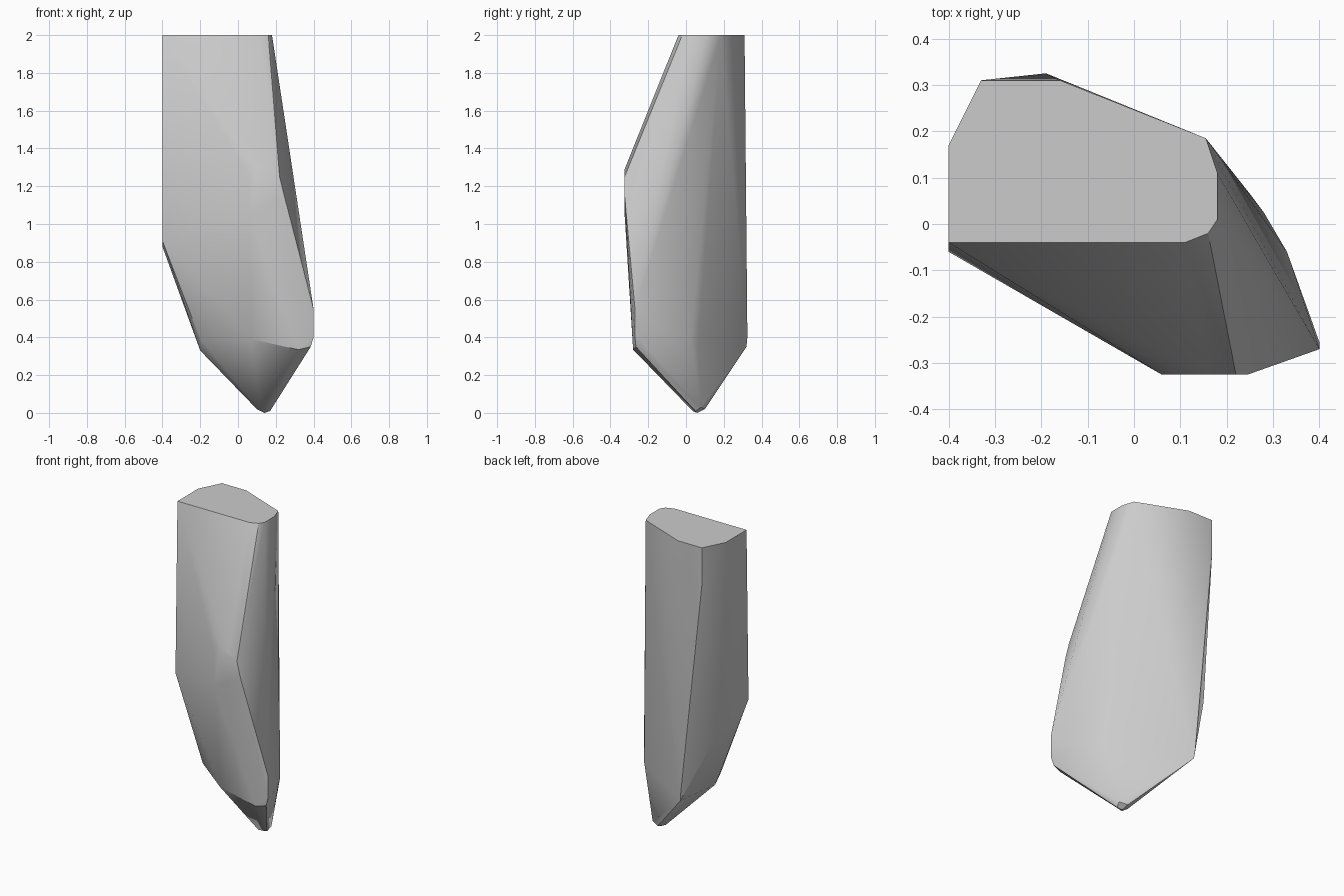
import bpy
import bmesh
from math import radians

cube = bpy.data.objects.get("Cube")
if cube:
    bpy.data.objects.remove(cube, do_unlink=True)

stone = bpy.data.materials.new("stone grey")
stone.use_nodes = True
colour = (0.6, 0.6, 0.6, 1)
stone.diffuse_color = colour
stone.node_tree.nodes["Principled BSDF"].inputs["Base Color"].default_value = colour


def ring(z, *outline):
    """Corners of a level outline."""
    return [(x, y, z) for x, y in outline]


# Flat top
corners = ring(2, (-.4, -.04), (.11, -.04), (.16, -.02), (.18, .01), (.18, .11),
               (.155, .185), (-.16, .31), (-.33, .31), (-.4, .17))
# Bulging front facet
corners += [(x, -.325, z) for x, z in
            ((.06, 1.05), (.06, 1.25), (.1, 1.29), (.16, 1.29), (.22, 1.25), (.245, 1.15))]
# Side and back corners
corners += [(-.4, -.06, .91), (-.4, .15, .88), (-.33, .31, 1.77)]
# Shoulder above the point
corners += [(.07, -.28, .39), (.32, -.28, .335), (.385, -.265, .35), (.4, -.27, .4),
            (.4, -.27, .55), (.4, -.255, .4), (.33, -.06, .4), (.28, .025, .39),
            (.25, .065, .38), (-.19, .325, .4), (-.185, .32, .35),
            (-.2, -.01, .33), (-.2, -.07, .39)]
# Blunt lower point
corners += [(.1, .06, .02), (.12, .035, .01), (.14, .06, 0), (.17, .05, .01),
            (.18, .08, .03), (.13, .1, .02)]

# Wrap the corners in one faceted stone
bm = bmesh.new()
for corner in corners:
    bm.verts.new(corner)
hull = bmesh.ops.convex_hull(bm, input=bm.verts)
loose = {v for v in hull["geom_interior"] + hull["geom_unused"]
         if isinstance(v, bmesh.types.BMVert)}
bmesh.ops.delete(bm, geom=list(loose), context='VERTS')
bmesh.ops.dissolve_limit(bm, angle_limit=radians(1), verts=bm.verts, edges=bm.edges)
bmesh.ops.recalc_face_normals(bm, faces=bm.faces)
mesh = bpy.data.meshes.new("stone_shard")
bm.to_mesh(mesh)
bm.free()
mesh.materials.append(stone)

shard = bpy.data.objects.new("stone_shard", mesh)
bpy.context.collection.objects.link(shard)
bpy.context.view_layer.objects.active = shard
shard.select_set(True)
bpy.ops.object.shade_smooth_by_angle(angle=radians(30))
